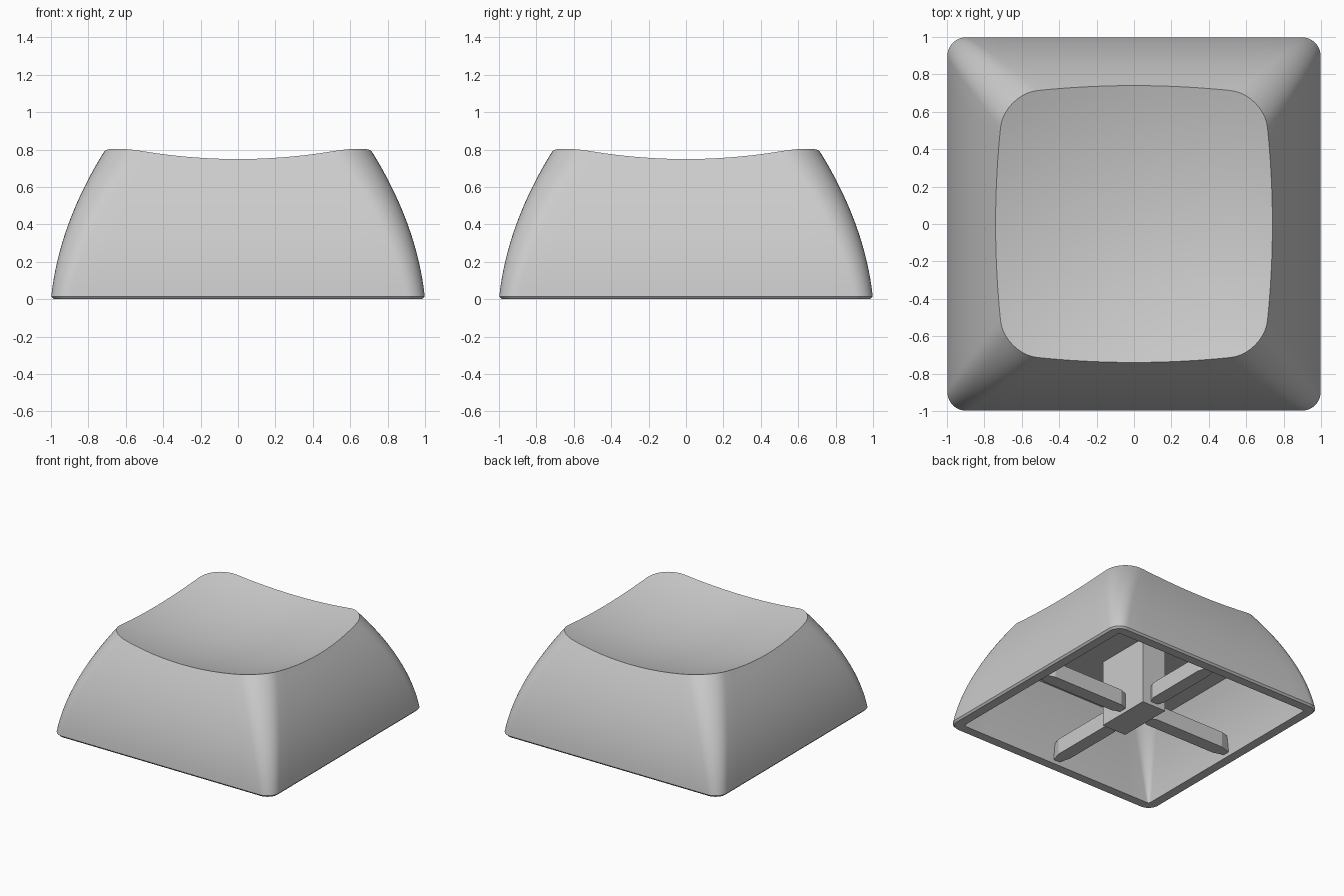
import bpy, bmesh, math
from mathutils import Matrix

cube = bpy.data.objects.get("Cube")
if cube:
    bpy.data.objects.remove(cube, do_unlink=True)

grey = bpy.data.materials.new("light grey plastic")
grey.use_nodes = True
GREY = (0.6, 0.6, 0.6, 1)
grey.diffuse_color = GREY
grey.node_tree.nodes["Principled BSDF"].inputs["Base Color"].default_value = GREY

ARC, SIDE = 10, 12          # steps per rounded corner and per straight side
COUNT = 4 * (ARC + SIDE)
CEILING = 0.55


def finish(name, bm, smooth=False):
    bmesh.ops.recalc_face_normals(bm, faces=bm.faces)
    mesh = bpy.data.meshes.new(name)
    bm.to_mesh(mesh)
    bm.free()
    mesh.materials.append(grey)
    obj = bpy.data.objects.new(name, mesh)
    bpy.context.collection.objects.link(obj)
    if smooth:
        bpy.ops.object.select_all(action='DESELECT')
        obj.select_set(True)
        bpy.context.view_layer.objects.active = obj
        bpy.ops.object.shade_smooth_by_angle(angle=math.radians(30))
    return obj


def outline(i, half, radius):
    """Point i on a rounded square."""
    quarter, k = divmod(i, ARC + SIDE)
    c = half - radius
    if k <= ARC:
        a = math.pi / 2 * k / ARC
        x, y = c + radius * math.cos(a), c + radius * math.sin(a)
    else:
        x, y = c - 2 * c * (k - ARC) / SIDE, half
    for _ in range(quarter):
        x, y = -y, x
    return x, y


def wall_half(z):
    return 1 - 0.1 * z - 0.33 * z * z


def outer(i, z):
    return outline(i, wall_half(z), 0.1 + 0.125 * z)


def dish(x, y):
    return 0.645 + 0.19 * (x * x + y * y)


def rim_height(i):
    """Height where the outer wall meets the dished top."""
    z = 0.78
    for _ in range(20):
        z = dish(*outer(i, z))
    return z


# Cap shell: ceiling, inner wall, bottom rim, outer wall, dished top
rings = []
for step in range(8, -1, -1):
    z = CEILING * step / 8
    rings.append([(*outline(i, wall_half(z) - 0.09, 0.02 + 0.2 * z), z)
                  for i in range(COUNT)])
rings.append([(*outline(i, 0.985, 0.09), 0) for i in range(COUNT)])
tops = [rim_height(i) for i in range(COUNT)]
for step in range(17):
    heights = [0.015 + (t - 0.015) * step / 16 for t in tops]
    rings.append([(*outer(i, z), z) for i, z in enumerate(heights)])
rim = rings[-1]
for step in range(15, 0, -1):
    f = step / 16
    rings.append([(x * f, y * f, dish(x * f, y * f)) for x, y, _ in rim])

bm = bmesh.new()
loops = [[bm.verts.new(p) for p in ring] for ring in rings]
for a, b in zip(loops, loops[1:]):
    for i in range(COUNT):
        j = (i + 1) % COUNT
        bm.faces.new((a[i], a[j], b[j], b[i]))
bm.faces.new(loops[0])
bm.faces.new(loops[-1])
finish("cap_shell", bm, smooth=True)

# Central stem block
bm = bmesh.new()
bmesh.ops.create_cube(bm, size=1, matrix=Matrix.Translation((0, 0, 0.285))
                      @ Matrix.Diagonal((0.22, 0.47, 0.57, 1)))
finish("stem", bm)


# Cross ribs with tapered ends, from the stem to the walls
def rib(name, start, angle):
    bm = bmesh.new()
    end = 0.93
    half_plan = [(start, 0.025), (start + 0.07, 0.055), (end - 0.11, 0.055), (end, 0.02)]
    plan = half_plan + [(x, -y) for x, y in reversed(half_plan)]
    face = bm.faces.new([bm.verts.new((x, y, 0.03)) for x, y in plan])
    top = bmesh.ops.extrude_face_region(bm, geom=[face])
    verts = [v for v in top["geom"] if isinstance(v, bmesh.types.BMVert)]
    bmesh.ops.translate(bm, verts=verts, vec=(0, 0, 0.13))
    bmesh.ops.rotate(bm, verts=bm.verts, matrix=Matrix.Rotation(angle, 3, 'Z'))
    finish(name, bm)


for n, side in enumerate(("left", "back", "right", "front")):
    rib(side + "_rib", 0.22 if n % 2 else 0.1, n * math.pi / 2)
